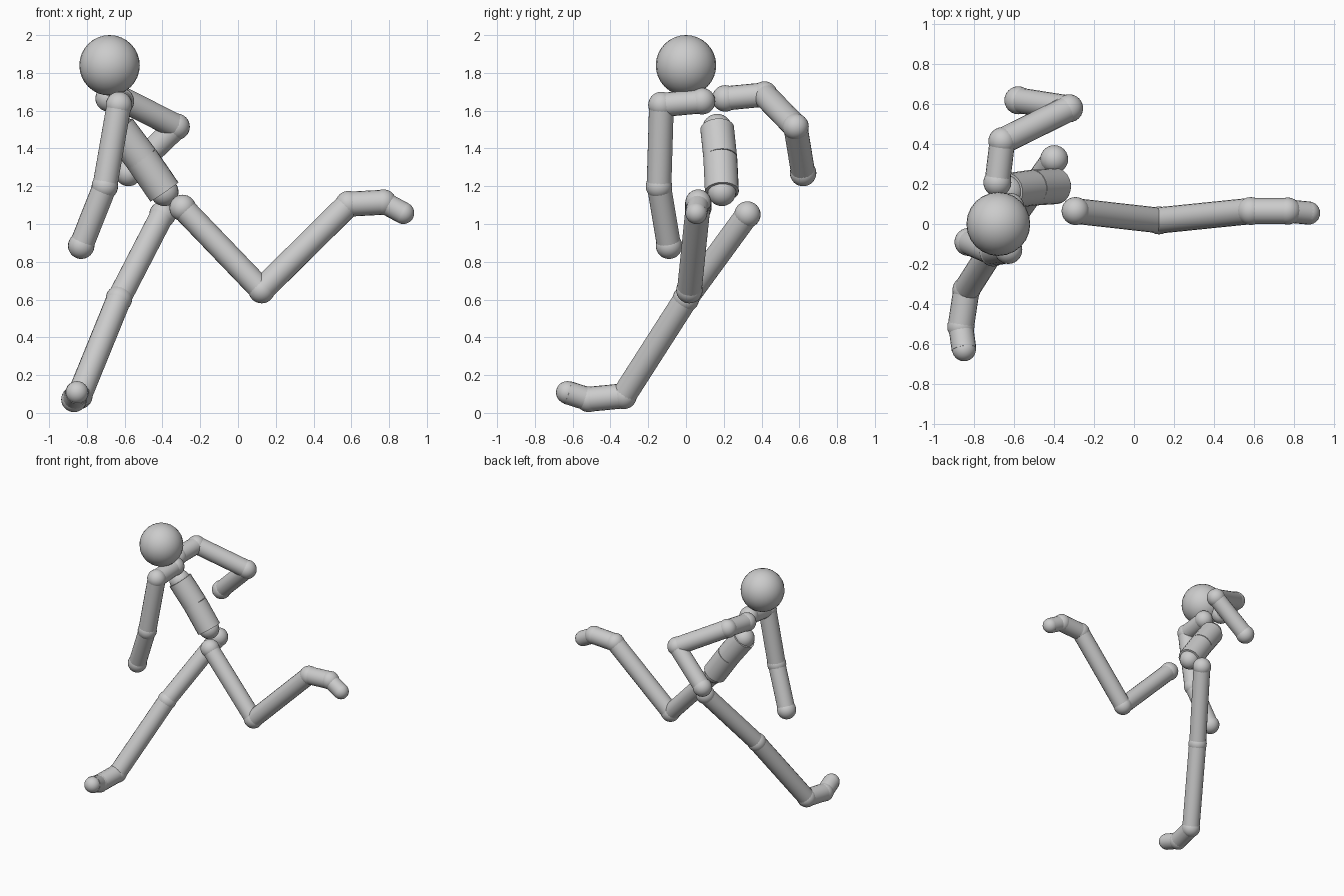
import bpy
from mathutils import Vector

if "Cube" in bpy.data.objects:
    bpy.data.objects.remove(bpy.data.objects["Cube"])

grey = bpy.data.materials.new("plain_grey")
grey.diffuse_color = (0.6, 0.6, 0.6, 1)
grey.use_nodes = True
grey.node_tree.nodes["Principled BSDF"].inputs["Base Color"].default_value = grey.diffuse_color


def finish(name):
    ob = bpy.context.object
    ob.name = name
    ob.data.materials.append(grey)
    bpy.ops.object.shade_smooth_by_angle()
    return ob


def ball(name, p, r):
    bpy.ops.mesh.primitive_uv_sphere_add(segments=24, ring_count=16, radius=r, location=p)
    return finish(name)


def bone(name, a, b, r):
    a, b = Vector(a), Vector(b)
    bpy.ops.mesh.primitive_cylinder_add(vertices=20, radius=r, depth=(b - a).length,
                                        location=(a + b) / 2)
    ob = finish(name)
    ob.rotation_euler = (b - a).to_track_quat('Z', 'Y').to_euler()
    return ob


def chain(side, joints):
    """joints: (joint name, position, ball radius, name and radius of the bone that follows)"""
    for i, (joint, p, r, part, br) in enumerate(joints):
        ball(f"{side}_{joint}", p, r)
        if part:
            bone(f"{side}_{part}", p, joints[i + 1][1], br)


# Head
ball("head", (-0.68, 0, 1.84), 0.16)

# Torso
chain("torso", [
    ("top", (-0.63, 0.165, 1.505), 0.078, "chest", 0.09),
    ("middle", (-0.51, 0.182, 1.345), 0.078, "belly", 0.09),
    ("bottom", (-0.39, 0.19, 1.17), 0.075, None, 0)])

# Arms
chain("right", [
    ("collar", (-0.62, 0.085, 1.65), 0.07, "collarbone", 0.064),
    ("shoulder", (-0.63, -0.13, 1.63), 0.07, "upper_arm", 0.066),
    ("elbow", (-0.705, -0.143, 1.20), 0.07, "forearm", 0.064),
    ("wrist", (-0.83, -0.09, 0.885), 0.07, None, 0)])
chain("left", [
    ("collar", (-0.685, 0.208, 1.665), 0.07, "collarbone", 0.064),
    ("shoulder", (-0.66, 0.415, 1.685), 0.07, "upper_arm", 0.066),
    ("elbow", (-0.325, 0.58, 1.515), 0.07, "forearm", 0.064),
    ("wrist", (-0.58, 0.62, 1.27), 0.07, None, 0)])

# Legs
chain("right", [
    ("hip", (-0.293, 0.065, 1.085), 0.07, "thigh", 0.064),
    ("knee", (0.125, 0.018, 0.65), 0.07, "shin", 0.066),
    ("ankle", (0.585, 0.065, 1.105), 0.07, "foot", 0.066),
    ("foot_ball", (0.77, 0.065, 1.115), 0.068, "toes", 0.058),
    ("toe_tip", (0.875, 0.055, 1.058), 0.058, None, 0)])
chain("left", [
    ("hip", (-0.40, 0.325, 1.05), 0.07, "thigh", 0.064),
    ("knee", (-0.63, 0.0, 0.605), 0.07, "shin", 0.066),
    ("ankle", (-0.84, -0.33, 0.09), 0.07, "foot", 0.066),
    ("foot_ball", (-0.868, -0.515, 0.072), 0.068, "toes", 0.062),
    ("toe_tip", (-0.852, -0.628, 0.108), 0.06, None, 0)])
